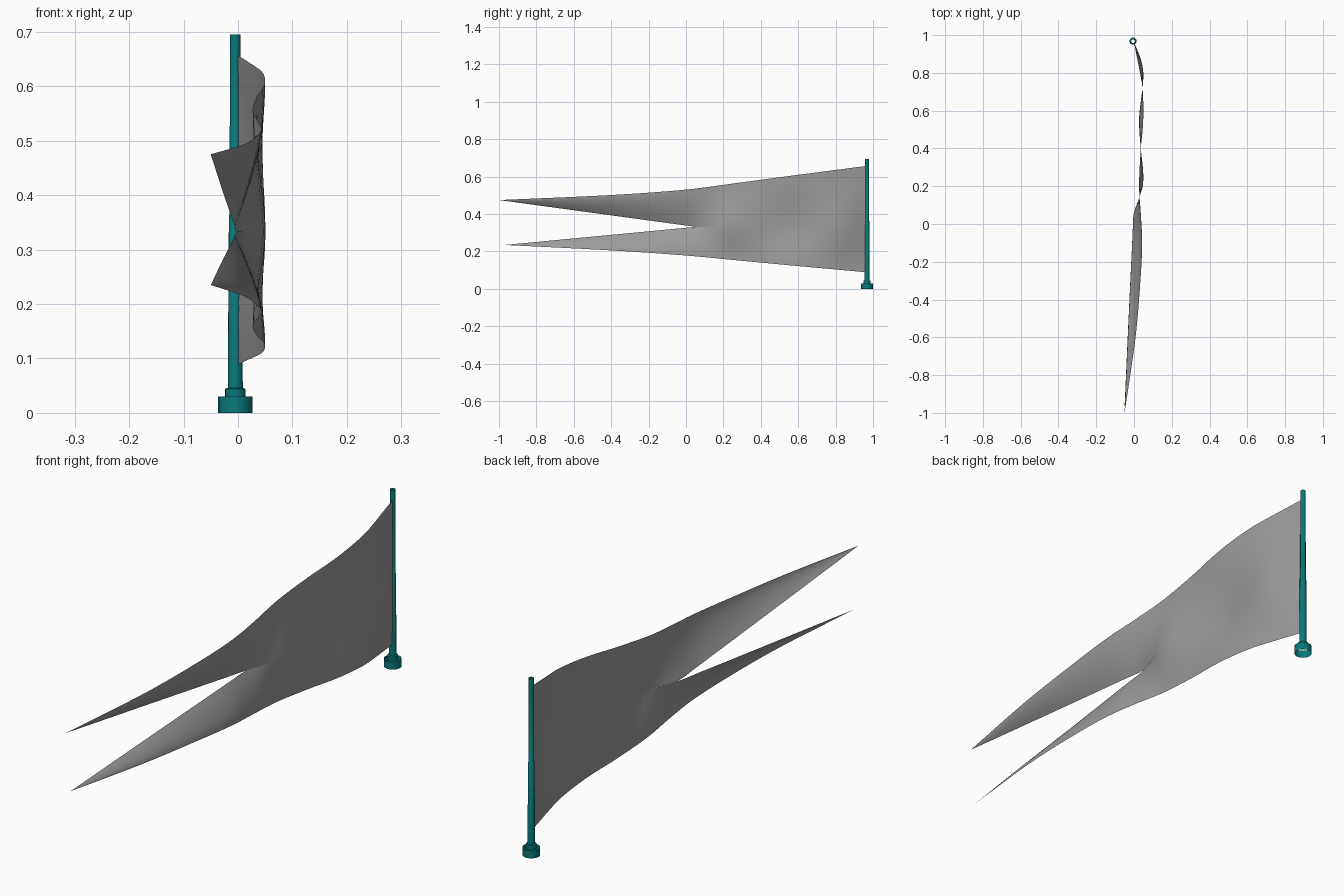
import bpy, bmesh, math

if "Cube" in bpy.data.objects:
    bpy.data.objects.remove(bpy.data.objects["Cube"])

def make_object(name, bm, color):
    me = bpy.data.meshes.new(name)
    bm.to_mesh(me)
    bm.free()
    ob = bpy.data.objects.new(name, me)
    bpy.context.collection.objects.link(ob)
    mat = bpy.data.materials.new(name + "_paint")
    mat.diffuse_color = color
    mat.use_nodes = True
    mat.node_tree.nodes["Principled BSDF"].inputs["Base Color"].default_value = mat.diffuse_color
    me.materials.append(mat)
    bpy.ops.object.select_all(action='DESELECT')
    ob.select_set(True)
    bpy.context.view_layer.objects.active = ob
    bpy.ops.object.shade_smooth_by_angle(angle=math.radians(35))
    return ob

TEAL, GREY = (0.003, 0.19, 0.19, 1), (0.33, 0.33, 0.33, 1)

# open turned tubes from (radius, z) profiles
PX, PY, SIDES = -0.005, 0.968, 16
def tube(name, profile):
    bm = bmesh.new()
    rings = []
    for r, z in profile:
        rings.append([bm.verts.new((PX + r * math.cos(a), PY + r * math.sin(a), z))
                      for a in (2 * math.pi * i / SIDES for i in range(SIDES))])
    for a, b in zip(rings, rings[1:]):
        for i in range(SIDES):
            j = (i + 1) % SIDES
            bm.faces.new((a[i], a[j], b[j], b[i]))
    make_object(name, bm, TEAL)

tube("pole_foot", [(0.032, 0.0), (0.032, 0.03)])
tube("pole", [(0.019, 0.028), (0.019, 0.044), (0.0138, 0.046), (0.0118, 0.362),
              (0.0105, 0.364), (0.0098, 0.695)])

# swallow-tailed flag: edge curves as (y, value), smoothly interpolated
def curve(pts, y):
    n = len(pts)
    slope = lambda k: ((pts[min(k + 1, n - 1)][1] - pts[max(k - 1, 0)][1]) /
                       (pts[min(k + 1, n - 1)][0] - pts[max(k - 1, 0)][0]))
    for k in range(n - 1):
        (y0, v0), (y1, v1) = pts[k], pts[k + 1]
        if y >= y1 or k == n - 2:
            h = y1 - y0
            t = (y - y0) / h
            return ((2*t**3 - 3*t*t + 1) * v0 + (t**3 - 2*t*t + t) * h * slope(k) +
                    (3*t*t - 2*t**3) * v1 + (t**3 - t*t) * h * slope(k + 1))

CROTCH, HOIST, CZ = 0.2, 0.962, 0.332
outer_x = [(0.962, 0.0), (0.88, 0.016), (0.8, 0.032), (0.72, 0.045), (0.6, 0.05), (0.5, 0.046),
           (0.4, 0.036), (0.2, 0.027), (0.05, 0.036), (-0.1, 0.043), (-0.3, 0.034),
           (-0.6, 0.008), (-1, -0.05)]
centre_x = [(0.962, 0.0), (0.88, 0.034), (0.8, 0.05), (0.72, 0.045), (0.58, 0.028),
            (0.5, 0.028), (0.4, 0.036), (0.26, 0.05), (0.2, 0.047)]
inner_x = [(0.2, 0.047), (0.12, 0.022), (0.05, -0.002), (-0.05, -0.007), (-0.5, -0.028), (-1, -0.05)]
top_z = [(0.962, 0.657), (0.6, 0.61), (0.3, 0.57), (0, 0.531), (-0.4, 0.502), (-1, 0.475)]
bottom_z = [(0.962, 0.089), (0.6, 0.122), (0.3, 0.15), (0, 0.178), (-0.4, 0.205), (-1, 0.235)]

ys = [HOIST + (CROTCH - HOIST) * i / 18 for i in range(18)]
ys += [CROTCH + (-1 - CROTCH) * i / 32 for i in range(33)]
N = 10
bm = bmesh.new()
for edge, tip_z, tip_y in ((top_z, 0.475, -1.0), (bottom_z, 0.235, -0.97)):
    grid = []
    for y in ys:
        if y > CROTCH:
            ix, iz, yy = curve(centre_x, y), CZ, y
        else:
            k = max(0, (0.05 - y) / 1.05)
            ix, iz = curve(inner_x, y), CZ + (tip_z - CZ) * k
            yy = CROTCH + (y - CROTCH) * (tip_y - CROTCH) / (-1 - CROTCH)
        ox, oz = curve(outer_x, y), curve(edge, y)
        # flat across the centre of the cloth, creased towards the slit
        s = min(1, max(0, (0.25 - y) / 0.15))
        row = []
        for j in range(N + 1):
            t = j / N
            w = t * t * (3 - 2 * t) * (1 - s) + t ** 1.6 * s
            row.append(bm.verts.new((ox + (ix - ox) * w, yy, oz + (iz - oz) * t)))
        grid.append(row)
    for a, b in zip(grid, grid[1:]):
        for j in range(N):
            f = (a[j], b[j], b[j + 1], a[j + 1])
            bm.faces.new(f if edge is top_z else f[::-1])
# weld the halves along the centre line, leaving the slit open
weld = [v for v in bm.verts if v.co.y > CROTCH - 1e-4 or v.co.y < -0.969]
bmesh.ops.remove_doubles(bm, verts=weld, dist=1e-5)
bmesh.ops.recalc_face_normals(bm, faces=bm.faces)
bm.faces.ensure_lookup_table()
if bm.faces[0].normal.x < 0:
    bmesh.ops.reverse_faces(bm, faces=bm.faces)
make_object("flag", bm, GREY)
